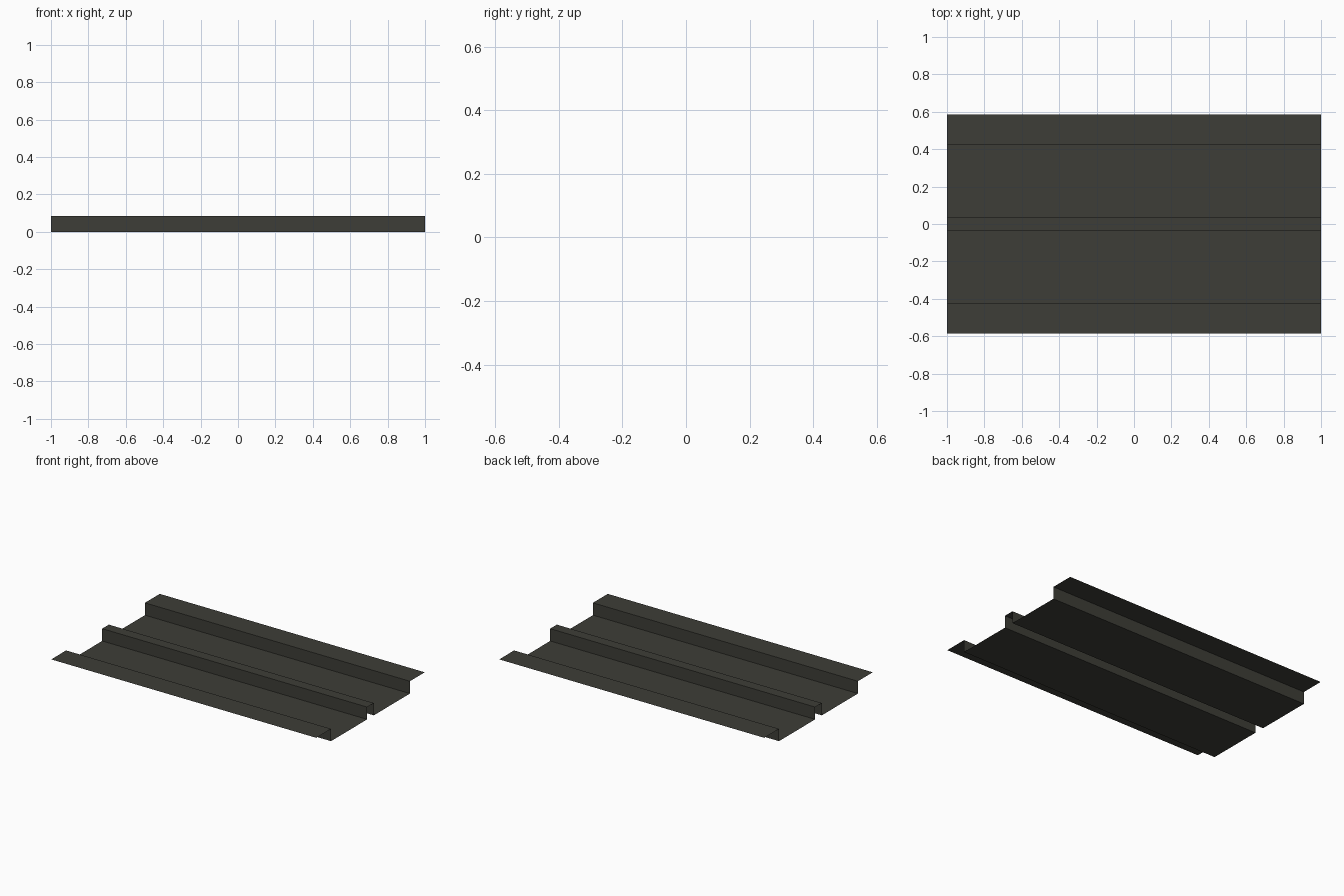
import bpy

if "Cube" in bpy.data.objects:
    bpy.data.objects.remove(bpy.data.objects["Cube"])

# dark steel finish
mat = bpy.data.materials.new("dark grey steel")
mat.diffuse_color = (0.047, 0.047, 0.038, 1.0)
mat.use_nodes = True
mat.node_tree.nodes["Principled BSDF"].inputs["Base Color"].default_value = mat.diffuse_color

HALF_LENGTH = 1.0
HEIGHT = 0.084

# half cross-section (y, z): centre rib, wall, pan, wall, outer flange
half = [(0.036, HEIGHT), (0.036, 0.0), (0.425, 0.0), (0.425, HEIGHT), (0.585, HEIGHT)]
profile = [(-y, z) for y, z in reversed(half)] + half

# folded sheet: the open profile swept along x
n = len(profile)
verts = [(x, y, z) for x in (-HALF_LENGTH, HALF_LENGTH) for y, z in profile]
faces = [(i, n + i, n + i + 1, i + 1) for i in range(n - 1)]

mesh = bpy.data.meshes.new("folded_sheet_panel")
mesh.from_pydata(verts, [], faces)
mesh.materials.append(mat)
mesh.update()
panel = bpy.data.objects.new("folded_sheet_panel", mesh)
bpy.context.collection.objects.link(panel)
